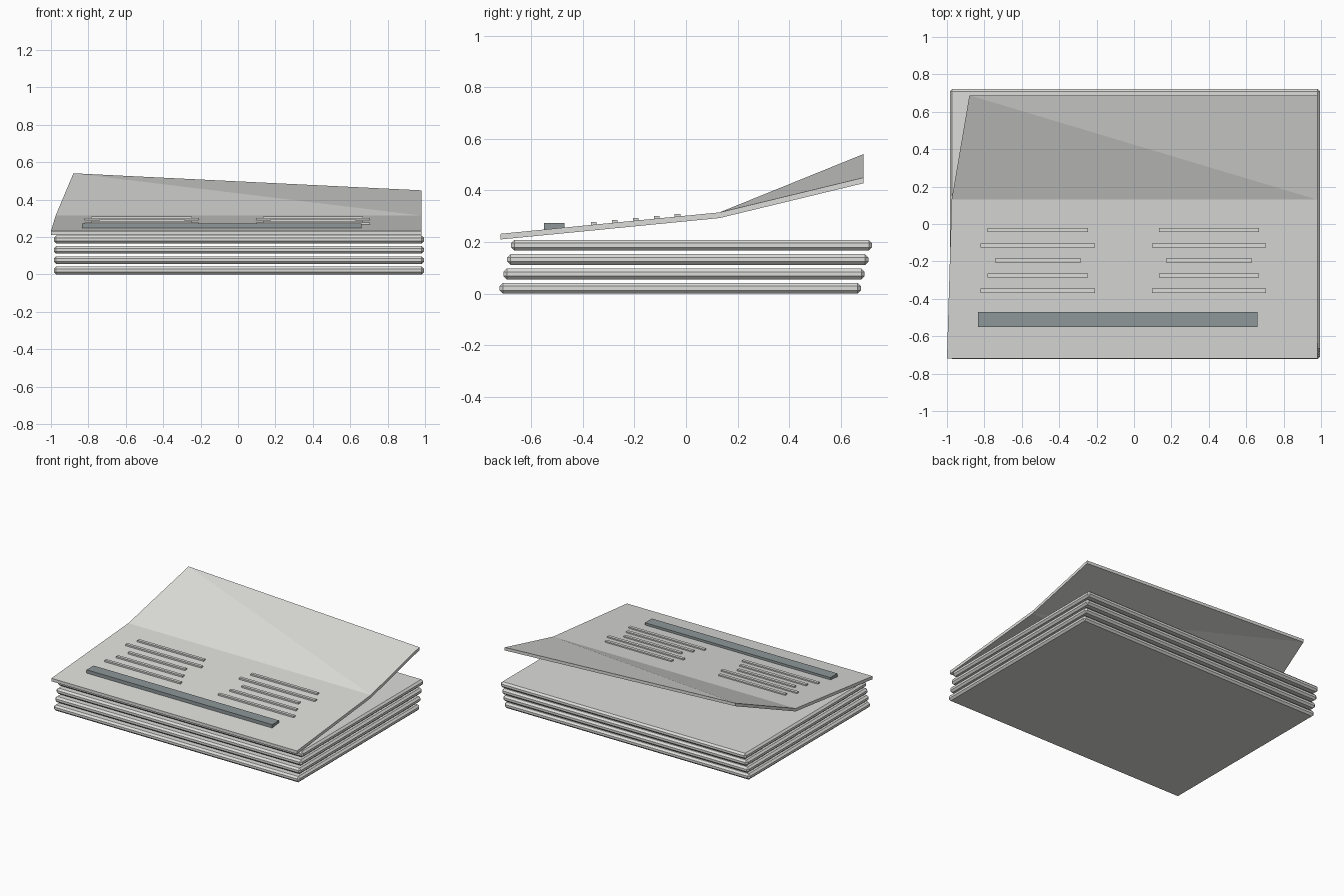
import bpy, bmesh

if "Cube" in bpy.data.objects:
    bpy.data.objects.remove(bpy.data.objects["Cube"])


def material(name, rgb):
    m = bpy.data.materials.new(name)
    m.diffuse_color = (*rgb, 1)
    m.use_nodes = True
    m.node_tree.nodes["Principled BSDF"].inputs["Base Color"].default_value = m.diffuse_color
    return m


paper = material("paper_grey", (0.72, 0.72, 0.70))
ink = material("slate_bar", (0.27, 0.31, 0.315))


def finish(bm, name, mat):
    bmesh.ops.recalc_face_normals(bm, faces=bm.faces)
    me = bpy.data.meshes.new(name)
    bm.to_mesh(me)
    bm.free()
    me.materials.append(mat)
    ob = bpy.data.objects.new(name, me)
    bpy.context.collection.objects.link(ob)
    return ob


def box(name, lo, hi, mat, bevel=0):
    bm = bmesh.new()
    bmesh.ops.create_cube(bm, size=1)
    for v in bm.verts:
        for i in range(3):
            v.co[i] = lo[i] if v.co[i] < 0 else hi[i]
    if bevel:
        bmesh.ops.bevel(bm, geom=bm.edges[:], offset=bevel, segments=1,
                        affect='EDGES')
    return finish(bm, name, mat)


# Stack of four thick sheets, each set slightly further back
for i in range(4):
    z, y = 0.0555 * i, -0.722 + 0.0145 * i
    box(f"stack_sheet_{i + 1}", (-0.985, y, z), (0.995, y + 1.4, z + 0.042),
        paper, 0.013)

# Folded top sheet: left and right corner of each cross line, front to back
rows = [((-1.0, -0.72, 0.232), (0.98, -0.72, 0.232)),
        ((-0.975, 0.13, 0.315), (0.98, 0.13, 0.315)),
        ((-0.88, 0.688, 0.541), (0.98, 0.688, 0.45))]
T = 0.022
bm = bmesh.new()
top = [[bm.verts.new(p) for p in r] for r in rows]
low = [[bm.verts.new((p[0], p[1], p[2] - T)) for p in r] for r in rows]
for g in (top, low):
    bm.faces.new((g[0][0], g[0][1], g[1][1], g[1][0]))
    bm.faces.new((g[1][0], g[1][1], g[2][0]))
    bm.faces.new((g[1][1], g[2][1], g[2][0]))
for s in (0, 1):
    for r in (0, 1):
        bm.faces.new((top[r][s], top[r + 1][s], low[r + 1][s], low[r][s]))
for r in (0, 2):
    bm.faces.new((top[r][0], top[r][1], low[r][1], low[r][0]))
finish(bm, "curled_top_sheet", paper)

# Heading bar
box("heading_bar", (-0.835, -0.55, 0.24), (0.66, -0.47, 0.273), ink)

# Two columns of raised text lines following the sheet slope
for side, cx in (("left", -0.514), ("right", 0.401)):
    for i, half in enumerate((0.306, 0.268, 0.23, 0.306, 0.268)):
        y = -0.357 + 0.081 * i
        z = 0.232 + (y + 0.72) * 0.0976
        box(f"{side}_text_line_{i + 1}", (cx - half, y - 0.011, z - 0.004),
            (cx + half, y + 0.011, z + 0.01), paper)
